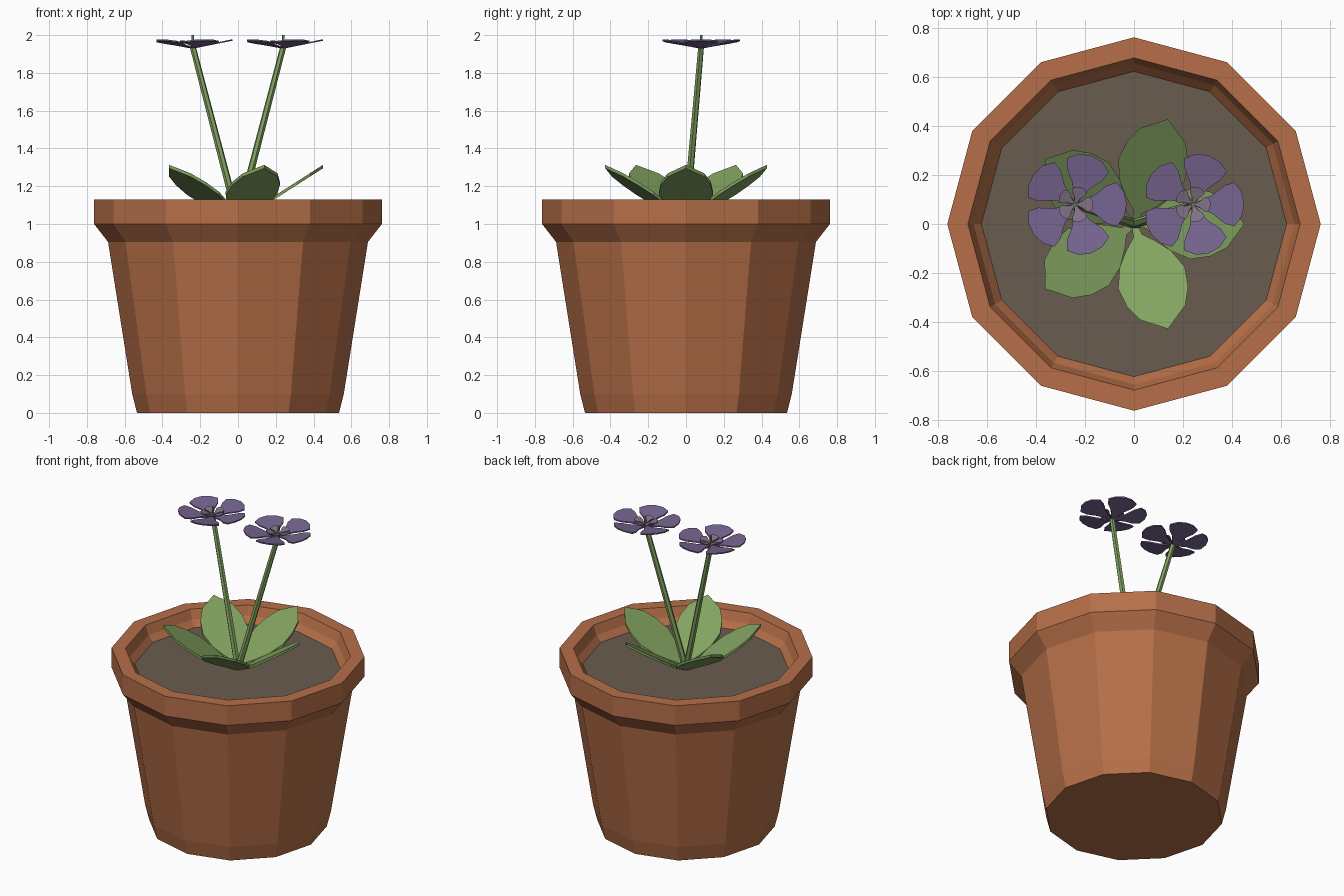
import bpy, bmesh, math
from mathutils import Vector

if "Cube" in bpy.data.objects:
    bpy.data.objects.remove(bpy.data.objects["Cube"])


def material(name, rgb):
    lin = [((c / 255 + 0.055) / 1.055) ** 2.4 for c in rgb]
    m = bpy.data.materials.new(name)
    m.diffuse_color = (*lin, 1)
    m.use_nodes = True
    m.node_tree.nodes["Principled BSDF"].inputs["Base Color"].default_value = m.diffuse_color
    return m


TERRACOTTA = material("terracotta", (182, 111, 72))
SOIL = material("soil brown", (106, 92, 78))
GREEN = material("leaf green", (130, 162, 96))
PURPLE = material("petal purple", (118, 101, 145))
MAUVE = material("inner petal mauve", (130, 112, 136))


def make(name, bm, mat):
    bmesh.ops.recalc_face_normals(bm, faces=bm.faces)
    me = bpy.data.meshes.new(name)
    bm.to_mesh(me)
    bm.free()
    me.materials.append(mat)
    ob = bpy.data.objects.new(name, me)
    bpy.context.collection.objects.link(ob)
    return ob


def lathe(name, profile, sides, mat):
    """Revolve an (r, z) profile and cap both ends."""
    bm = bmesh.new()
    rings = [[bm.verts.new((r * math.cos(math.tau * i / sides),
                            r * math.sin(math.tau * i / sides), z))
              for i in range(sides)] for r, z in profile]
    for a, b in zip(rings, rings[1:]):
        for i in range(sides):
            j = (i + 1) % sides
            bm.faces.new((a[i], a[j], b[j], b[i]))
    bm.faces.new(rings[0])
    bm.faces.new(rings[-1])
    return make(name, bm, mat)


def rod(name, a, b, r1, r2, mat, sides=6):
    """Tapered rod from a to b."""
    a, b = Vector(a), Vector(b)
    d = b - a
    ob = lathe(name, [(r1, 0), (r2, d.length)], sides, mat)
    ob.location = a
    ob.rotation_euler = d.to_track_quat('Z', 'Y').to_euler()


def whorl(name, outline, centre, slope, thick, mat, scale=1.0, count=5):
    """Ring of thin tilted blades; outline is (distance, half width), tip last."""
    half = [(r * scale, w * scale) for r, w in outline]
    pts = half + [(r, -w) for r, w in reversed(half) if w > 0]
    cx, cy, cz = centre
    for k in range(count):
        t = math.tau * k / count
        c, s = math.cos(t), math.sin(t)
        bm = bmesh.new()
        top = [bm.verts.new((cx + r * c - w * s, cy + r * s + w * c,
                             cz + slope * r)) for r, w in pts]
        f = bm.faces.new(top)
        ext = bmesh.ops.extrude_face_region(bm, geom=[f], use_keep_orig=True)
        low = [v for v in ext["geom"] if isinstance(v, bmesh.types.BMVert)]
        bmesh.ops.translate(bm, verts=low, vec=(0, 0, -thick))
        make(f"{name}_{k + 1}", bm, mat)


# Pot: foot, tapered wall, flared rim, inner lip down to the soil
lathe("pot", [(0.535, 0), (0.56, 0.1), (0.688, 0.905), (0.762, 1.0),
              (0.762, 1.13), (0.678, 1.13), (0.655, 1.07), (0.615, 1.02)],
      12, TERRACOTTA)
lathe("soil", [(0.61, 1.0), (0.623, 1.03)], 12, SOIL)

# Leaves
LEAF = [(0, .012), (.05, .018), (.09, .06), (.15, .11), (.23, .143),
        (.31, .132), (.38, .097), (.45, 0)]
whorl("leaf", LEAF, (0, 0, 1.025), 0.64, 0.018, GREEN)

# Flowers, one on each side
PETAL = [(.012, .008), (.08, .038), (.13, .078), (.17, .09), (.2, .05), (.21, 0)]
for side, sx in (("left", -1), ("right", 1)):
    x, y = 0.24 * sx, 0.08
    rod(f"{side}_stem", (0, 0, 1.02), (x, y, 1.94), 0.02, 0.016, GREEN)
    rod(f"{side}_pistil", (x, y, 1.93), (x, y, 2.0), 0.008, 0.007, GREEN)
    whorl(f"{side}_petal", PETAL, (x, y, 1.936), 0.2, 0.008, PURPLE)
    whorl(f"{side}_inner_petal", PETAL, (x, y, 1.95), 0.3, 0.006, MAUVE, 0.35)
